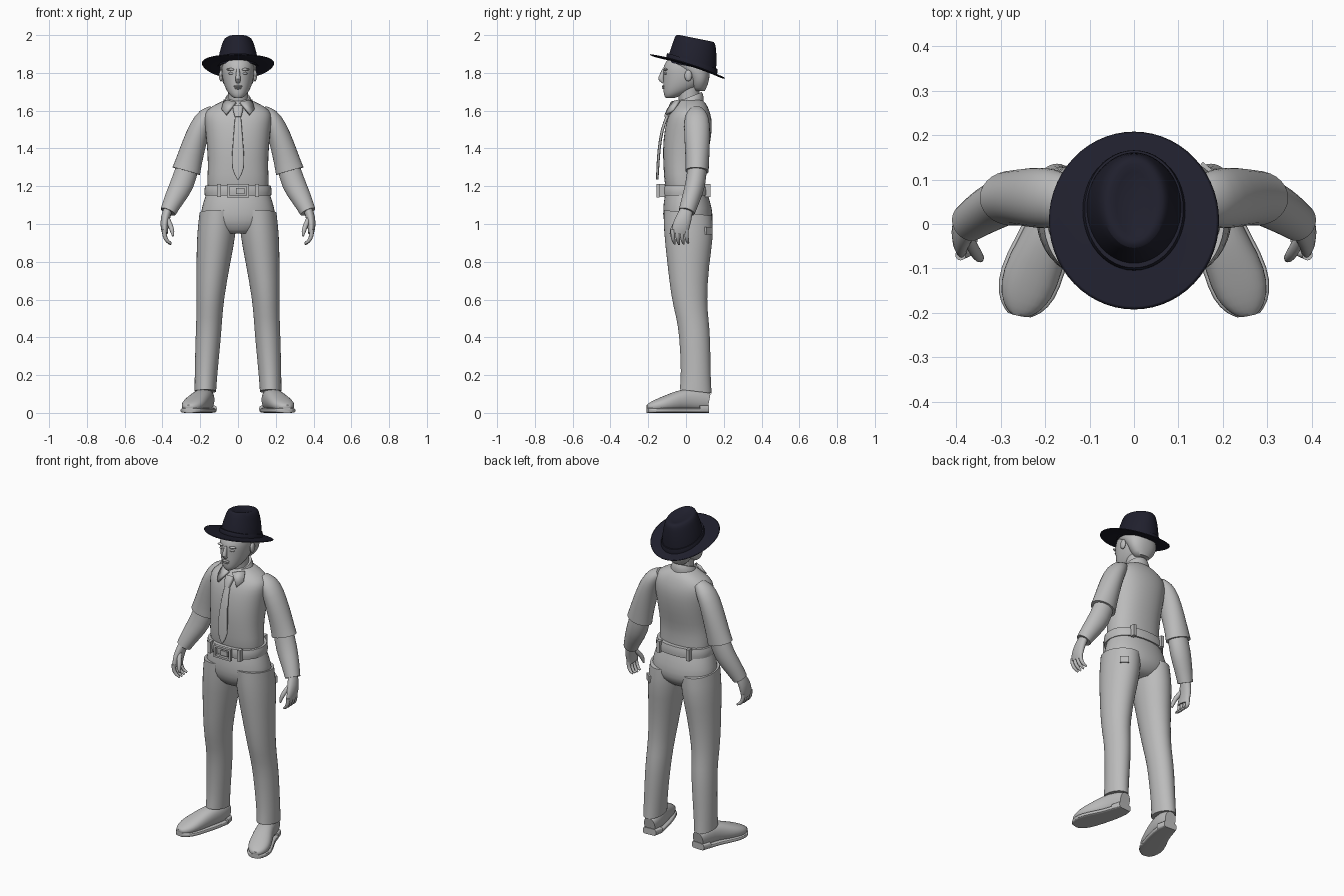
import bpy, bmesh, math
from mathutils import Vector, Matrix

if "Cube" in bpy.data.objects:
    bpy.data.objects.remove(bpy.data.objects["Cube"])


def material(name, colour):
    mat = bpy.data.materials.new(name)
    mat.use_nodes = True
    mat.diffuse_color = colour
    mat.node_tree.nodes["Principled BSDF"].inputs["Base Color"].default_value = colour
    return mat


GREY = material("pale_grey", (.5, .5, .5, 1))
NAVY = material("dark_navy", (.014, .014, .026, 1))
X, Y, Z = Vector((1, 0, 0)), Vector((0, 1, 0)), Vector((0, 0, 1))


def finish(name, bm, mat=GREY, mirror=False, subdivide=True):
    """Turn a bmesh into a smooth shaded object."""
    bmesh.ops.recalc_face_normals(bm, faces=bm.faces)
    mesh = bpy.data.meshes.new(name)
    bm.to_mesh(mesh)
    bm.free()
    mesh.materials.append(mat)
    mesh.shade_smooth()
    mesh.set_sharp_from_angle(angle=math.radians(50))
    obj = bpy.data.objects.new(name, mesh)
    bpy.context.collection.objects.link(obj)
    if mirror:
        obj.modifiers.new("mirror", "MIRROR").use_mirror_merge = False
    if subdivide:
        sub = obj.modifiers.new("smooth", "SUBSURF")
        sub.levels = sub.render_levels = 1
    return obj


def rounded(angle, power):
    """Point on a unit superellipse."""
    c, s = math.cos(angle), math.sin(angle)
    return (math.copysign(abs(c) ** (2 / power), c),
            math.copysign(abs(s) ** (2 / power), s))


def skin(name, rings, **options):
    """Bridge rings of points and cap both ends with crisp rims."""
    bm = bmesh.new()
    crease = bm.edges.layers.float.new("crease_edge")
    loops = [[bm.verts.new(p) for p in ring] for ring in rings]
    count = len(loops[0])
    for low, high in zip(loops, loops[1:]):
        for i in range(count):
            j = (i + 1) % count
            bm.faces.new((low[i], low[j], high[j], high[i]))
    for end in (loops[0], loops[-1]):
        for edge in bm.faces.new(end).edges:
            edge[crease] = 1
    return finish(name, bm, **options)


def stack(name, rows, sides=20, power=2, slope=0, curl=0, **options):
    """Loft level rings: height, half width, front y, back y, centre x."""
    rings = []
    for z, half, front, back, *centre in rows:
        cx, cy, depth = sum(centre), (front + back) / 2, (back - front) / 2
        ring = []
        for i in range(sides):
            u, v = rounded(math.tau * i / sides, power)
            x, y = cx + half * u, cy + depth * v
            ring.append((x, y, z + slope * y + curl * x * x))
        rings.append(ring)
    return skin(name, rings, **options)


def limb(name, rows, sides=14, power=2, up=Y, **options):
    """Loft rings square to a path: x, y, z, side radius, up radius."""
    points = [Vector(row[:3]) for row in rows]
    rings = []
    for i, row in enumerate(rows):
        along = (points[min(i + 1, len(rows) - 1)] - points[max(i - 1, 0)]).normalized()
        b = (up - along * up.dot(along)).normalized()
        a = b.cross(along)
        ring = []
        for k in range(sides):
            u, v = rounded(math.tau * k / sides, power)
            ring.append(points[i] + a * (row[3] * u) + b * (row[4] * v))
        rings.append(ring)
    return skin(name, rings, **options)


def ball(name, place, size, mirror=True):
    bm = bmesh.new()
    bmesh.ops.create_uvsphere(bm, u_segments=12, v_segments=8, radius=1,
                              matrix=Matrix.LocRotScale(Vector(place), None, Vector(size)))
    return finish(name, bm, mirror=mirror, subdivide=False)


def box(name, place, size, turn=0, mirror=False):
    bm = bmesh.new()
    spin = Matrix.Rotation(turn, 3, "Z").to_quaternion()
    bmesh.ops.create_cube(bm, size=1, matrix=Matrix.LocRotScale(Vector(place), spin, Vector(size)))
    return finish(name, bm, mirror=mirror, subdivide=False)


# Shirt body, collar and tie
stack("shirt", [(1.17, .16, -.105, .1), (1.23, .166, -.117, .1), (1.3, .16, -.12, .1),
                (1.4, .165, -.125, .125), (1.5, .175, -.115, .14), (1.56, .182, -.1, .137),
                (1.6, .175, -.08, .125), (1.635, .12, -.05, .11), (1.66, .06, -.03, .085)], power=2.3)
stack("collar_band", [(1.61, .08, -.065, .095), (1.64, .076, -.058, .095),
                      (1.665, .064, -.045, .085)], slope=.4)
bm = bmesh.new()
bm.faces.new([bm.verts.new(p) for p in ((.008, -.07, 1.64), (.07, -.03, 1.65),
                                        (.082, -.06, 1.6), (.06, -.1, 1.575))])
flap = finish("collar_flap", bm, mirror=True, subdivide=False)
flap.modifiers.new("thickness", "SOLIDIFY").thickness = .014
limb("tie_knot", [(0, -.075, 1.62, .026, .014), (0, -.09, 1.6, .028, .016),
                  (0, -.105, 1.565, .016, .012)], power=3)
limb("tie", [(0, -.1, 1.57, .016, .008), (0, -.128, 1.5, .022, .008), (0, -.143, 1.4, .03, .008),
             (0, -.15, 1.29, .039, .008), (0, -.152, 1.235, .003, .006)], power=4)

# Arms: short sleeve over a cuffed lower sleeve
limb("upper_sleeve", [(.13, .055, 1.6, .03, .04), (.165, .056, 1.575, .05, .064),
                      (.2, .058, 1.52, .058, .072), (.237, .06, 1.41, .066, .068),
                      (.26, .06, 1.33, .072, .064), (.274, .058, 1.28, .078, .064)], mirror=True)
limb("lower_sleeve", [(.265, .06, 1.31, .06, .052), (.293, .052, 1.21, .067, .056),
                      (.34, .025, 1.13, .054, .05), (.37, .004, 1.065, .044, .045)], mirror=True)

# Hands
limb("palm", [(.37, .005, 1.08, .024, .034), (.386, -.012, 1.03, .026, .044),
              (.39, -.03, .98, .021, .048), (.386, -.034, .95, .016, .044)], mirror=True)
for i, finger in enumerate(("index", "middle", "ring", "little")):
    y, tip = -.07 + .024 * i, .892 + .004 * abs(i - 1)
    limb(finger + "_finger", [(.39, y, .97, .013, .013), (.39, y, .935, .013, .012),
                              (.375, y + .005, .908, .011, .011),
                              (.355, y + .01, tip, .006, .006)], sides=8, mirror=True)
limb("thumb", [(.375, -.03, 1.03, .014, .014), (.356, -.065, .99, .015, .015),
               (.346, -.078, .955, .012, .012), (.344, -.08, .935, .005, .005)], sides=8, mirror=True)

# Trousers
stack("trouser_seat", [(1.19, .16, -.105, .105), (1.12, .185, -.12, .13), (1.05, .203, -.125, .145),
                       (.99, .197, -.115, .14), (.95, .1, -.08, .09)], power=2.2)
stack("trouser_leg", [(1.06, .1, -.12, .14, .105), (.95, .105, -.12, .148, .114),
                      (.8, .091, -.102, .122, .13), (.6, .073, -.08, .11, .148),
                      (.5, .069, -.052, .122, .152), (.4, .068, -.035, .13, .158),
                      (.2, .06, -.026, .131, .17), (.12, .058, -.034, .137, .173)],
      slope=-.12, mirror=True)
box("back_pocket_flap", (.17, .119, .965), (.05, .012, .04), turn=-.7)

# Belt, loops and buckle frame
stack("belt", [(1.15, .178, -.135, .128), (1.178, .182, -.14, .13), (1.205, .175, -.135, .124)], power=2.3)
for x, y in ((.1, -.125), (.1, .115)):
    box("belt_loop", (x, y, 1.178), (.02, .03, .07), mirror=True)
for side in (-1, 1):
    box("buckle_bar", (0, -.148, 1.175 + side * .03), (.115, .018, .012))
    box("buckle_post", (side * .052, -.148, 1.175), (.012, .018, .07))
box("buckle_tongue", (.012, -.148, 1.175), (.045, .012, .03))

# Shoes with flat soles and heels
shoe = [(.165, .12, .06, .036, .045), (.168, .07, .07, .05, .062), (.188, -.01, .072, .053, .06),
        (.222, -.09, .052, .065, .046), (.243, -.15, .04, .064, .034),
        (.255, -.19, .03, .042, .024), (.258, -.205, .028, .02, .014)]
limb("shoe", shoe, up=Z, power=2.4, mirror=True)
limb("shoe_sole", [(x, y, .013, r + .006, .013) for x, y, z, r, h in shoe], up=Z, power=5, mirror=True)
limb("shoe_heel", [(x, y, .02, r + .007, .02) for x, y, z, r, h in shoe[:2]], up=Z, power=5, mirror=True)

# Neck and head
stack("neck", [(1.6, .056, -.03, .075), (1.67, .052, -.042, .07), (1.75, .055, -.05, .075)])
stack("head", [(1.668, .022, -.108, -.06), (1.68, .042, -.117, -.02), (1.71, .064, -.121, .05),
               (1.75, .079, -.122, .1), (1.79, .086, -.122, .115), (1.83, .088, -.125, .12),
               (1.87, .08, -.1, .11)], power=2.1)
limb("nose", [(0, -.116, 1.82, .009, .01), (0, -.125, 1.79, .011, .014),
              (0, -.136, 1.768, .016, .02), (0, -.12, 1.75, .012, .008)], sides=10)
ball("upper_lip", (0, -.118, 1.729), (.024, .01, .006), mirror=False)
ball("lower_lip", (0, -.117, 1.719), (.02, .01, .006), mirror=False)
ball("eye", (.034, -.107, 1.797), (.016, .01, .007))
ball("brow", (.036, -.108, 1.818), (.026, .012, .007))
ball("ear", (.09, .012, 1.785), (.011, .02, .03))
stack("hair", [(1.705, .045, .04, .1), (1.74, .08, .02, .118), (1.78, .092, .015, .126),
               (1.82, .098, -.045, .128), (1.85, .096, -.09, .12)], power=2.2)

# Hat: tilted brim, pinched crown and band
TILT = -.316
stack("hat_brim", [(1.838, .1, -.09, .145), (1.83, .16, -.16, .185), (1.833, .195, -.196, .211),
                   (1.841, .194, -.195, .21), (1.842, .15, -.15, .18), (1.85, .1, -.09, .145)],
      sides=28, slope=TILT, curl=.45, mat=NAVY)
stack("hat_crown", [(1.838, .11, -.098, .16), (1.87, .108, -.094, .162), (1.92, .098, -.08, .163),
                    (1.96, .086, -.066, .16), (1.99, .074, -.056, .156), (1.997, .056, -.04, .14),
                    (1.984, .026, -.015, .1)], sides=24, slope=-.2, mat=NAVY)
stack("hat_band", [(1.842, .117, -.106, .166), (1.858, .117, -.106, .168), (1.874, .112, -.1, .167)],
      sides=24, slope=TILT, mat=NAVY)
